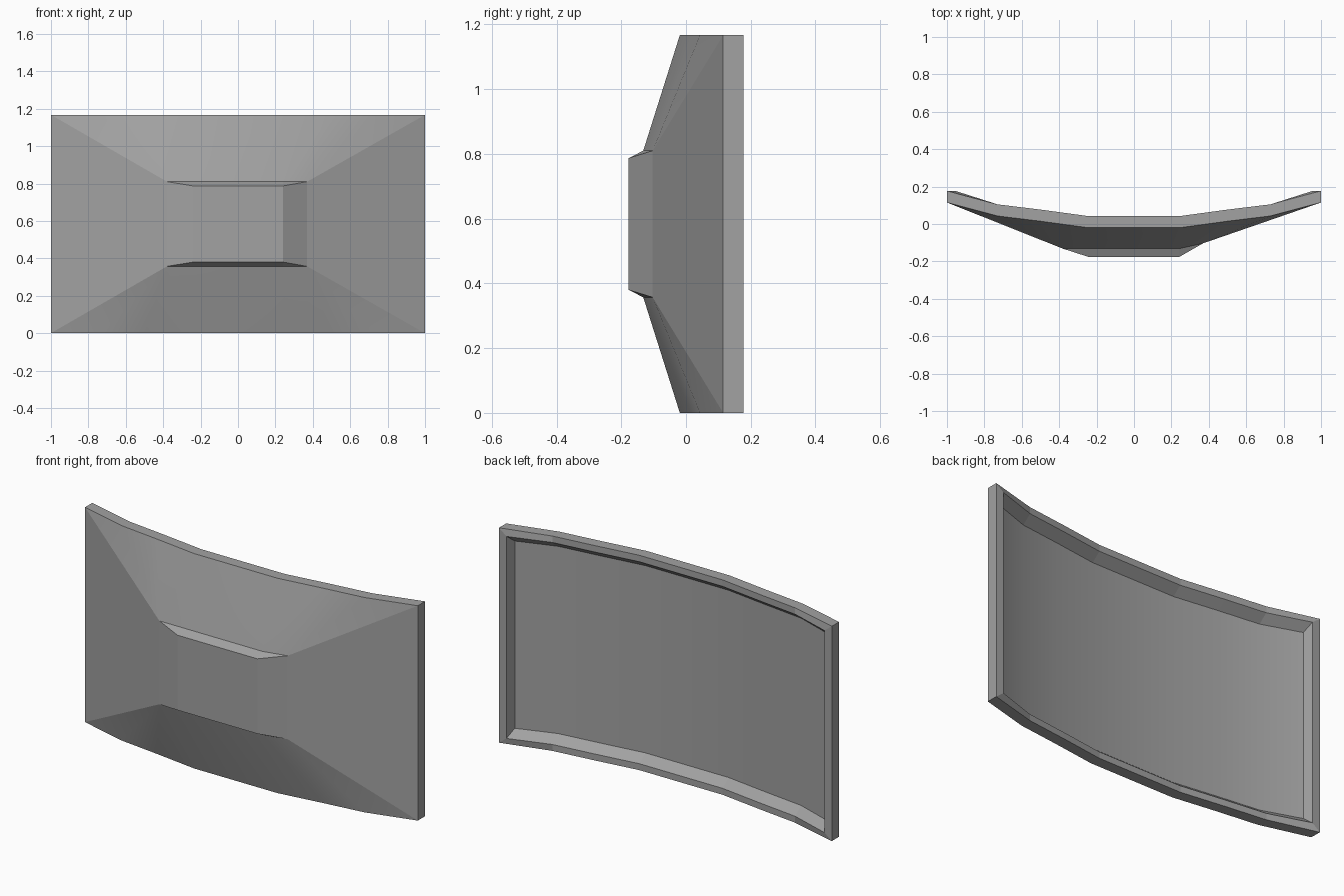
import bpy
import bmesh

cube = bpy.data.objects.get("Cube")
if cube:
    bpy.data.objects.remove(cube)

HEIGHT = 1.167
THICK = 0.062      # rim thickness
DEPTH = 0.05       # hollow depth at the back

grey = bpy.data.materials.new("plate_grey")
grey.use_nodes = True
COLOUR = (0.36, 0.36, 0.36, 1)
grey.diffuse_color = COLOUR
grey.node_tree.nodes["Principled BSDF"].inputs["Base Color"].default_value = COLOUR

bm = bmesh.new()
group = bm.faces.layers.int.new("group")


def face(points, number, smooth=False):
    f = bm.faces.new([bm.verts.new(p) for p in points])
    f[group] = number
    f.smooth = smooth


def bands(a, b, number, smooth=False):
    for i in range(len(a) - 1):
        face((a[i], a[i + 1], b[i + 1], b[i]), number, smooth)


def flip(points):
    return [(x, y, HEIGHT - z) for x, y, z in points]


# Curved plan of the plate, mirrored left to right
half = [(0.25, 0.043), (0.5, 0.077), (0.73, 0.105), (1.0, 0.177)]
plan = [(-x, y) for x, y in reversed(half)] + half


def row(inset_x, inset_z, dy):
    limit = 1 - inset_x
    return [(max(-limit, min(limit, x)), y + dy, HEIGHT - inset_z) for x, y in plan]


front = row(0, 0, -THICK)
back = row(0, 0, 0)
inner = row(0.045, 0.035, 0)
floor = row(0.06, 0.075, -DEPTH)

# Raised boss in the middle of the front
ledge = [(-0.38, -0.132, 0.81), (0.24, -0.132, 0.81), (0.37, -0.103, 0.81)]
boss = [(-0.24, -0.177, 0.787), (0.24, -0.177, 0.787)]

# Upper and lower halves share the same layout
for k, fn in enumerate((list, flip)):
    f, b, i, fl, p, q = map(fn, (front, back, inner, floor, ledge, boss))
    n = 10 * k
    # Sloping panel fanned between ledge and rim
    for j in range(3):
        face((p[0], f[j], f[j + 1]), n, True)
    face((p[0], f[3], f[4], p[1]), n, True)
    face((p[1], f[4], f[5]), n, True)
    face((p[1], f[5], p[2]), n, True)
    for j in (5, 6):
        face((p[2], f[j], f[j + 1]), n, True)
    # Narrow ledge of the boss
    face((p[0], p[1], q[1], q[0]), n + 1)
    face((p[1], p[2], q[1]), n + 1)
    # Outer edge, back rim and hollow wall
    bands(f, b, n + 2)
    bands(b, i, n + 3)
    bands(i, fl, n + 4)

# Upright strips between the two halves
face(boss + flip(boss)[::-1], 30)
for number, a, b in ((31, ledge[0], boss[0]), (32, ledge[0], front[0]),
                     (33, ledge[2], boss[1]), (34, ledge[2], front[-1])):
    face([a, b] + flip([b, a]), number)
for e in (0, -1):
    chain = [front[e], back[e], inner[e], floor[e]]
    for j in range(3):
        a, b = chain[j], chain[j + 1]
        face([a, b] + flip([b, a]), 40 + j)
bands(floor, flip(floor), 50, True)

# Weld the panels and keep creases between them
bmesh.ops.remove_doubles(bm, verts=bm.verts[:], dist=0.0005)
bmesh.ops.recalc_face_normals(bm, faces=bm.faces[:])
for e in bm.edges:
    e.smooth = len({f[group] for f in e.link_faces}) == 1

mesh = bpy.data.meshes.new("curved_plate")
bm.to_mesh(mesh)
bm.free()
mesh.materials.append(grey)
plate = bpy.data.objects.new("curved_plate", mesh)
bpy.context.collection.objects.link(plate)
